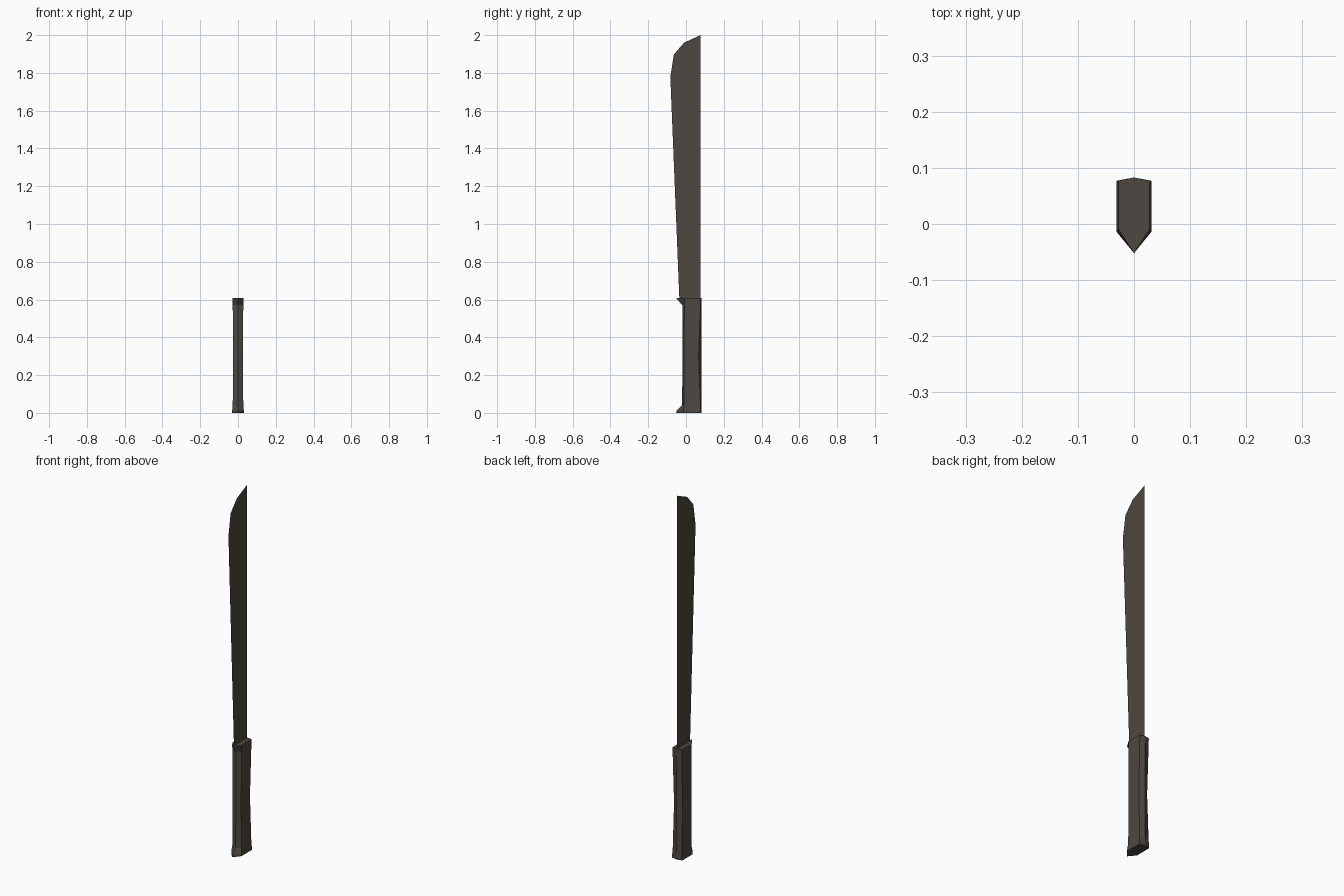
import bpy
import bmesh

if "Cube" in bpy.data.objects:
    bpy.data.objects.remove(bpy.data.objects["Cube"])


def material(name, rgb):
    m = bpy.data.materials.new(name)
    m.diffuse_color = (*rgb, 1)
    m.use_nodes = True
    m.node_tree.nodes["Principled BSDF"].inputs["Base Color"].default_value = m.diffuse_color
    return m


def add_object(name, bm, mat):
    mesh = bpy.data.meshes.new(name)
    bm.to_mesh(mesh)
    bm.free()
    mesh.materials.append(mat)
    obj = bpy.data.objects.new(name, mesh)
    bpy.context.collection.objects.link(obj)
    return obj


dark_brown = material("dark_brown", (0.075, 0.063, 0.050))

# Blade: a flat sheet with a straight spine and an angled tip
bm = bmesh.new()
outline = [(-0.035, 0.60), (0.077, 0.60), (0.077, 2.0),
           (-0.01, 1.96), (-0.064, 1.898), (-0.083, 1.78)]
bm.faces.new([bm.verts.new((0, y, z)) for y, z in outline])
add_object("blade", bm, dark_brown)

# Handle: six-sided rings, flared to a point in front at both ends
# z, half width, front point y, front corner y, back corner y
rings = [(0.00, 0.031, -0.052, -0.014, 0.077),
         (0.012, 0.031, -0.050, -0.014, 0.077),
         (0.04, 0.028, -0.021, -0.010, 0.076),
         (0.30, 0.026, -0.018, -0.010, 0.067),
         (0.57, 0.028, -0.019, -0.009, 0.076),
         (0.60, 0.028, -0.046, -0.009, 0.077),
         (0.608, 0.028, -0.052, -0.009, 0.077)]
bm = bmesh.new()
loops = []
for z, w, tip, front, back in rings:
    section = [(0, tip), (w, front), (w, back), (0, 0.083), (-w, back), (-w, front)]
    loops.append([bm.verts.new((x, y, z)) for x, y in section])
for low, high in zip(loops, loops[1:]):
    for i in range(6):
        j = (i + 1) % 6
        bm.faces.new((low[i], low[j], high[j], high[i]))
bm.faces.new(loops[0][::-1])
bm.faces.new(loops[-1])
bmesh.ops.recalc_face_normals(bm, faces=bm.faces)
add_object("handle", bm, dark_brown)
